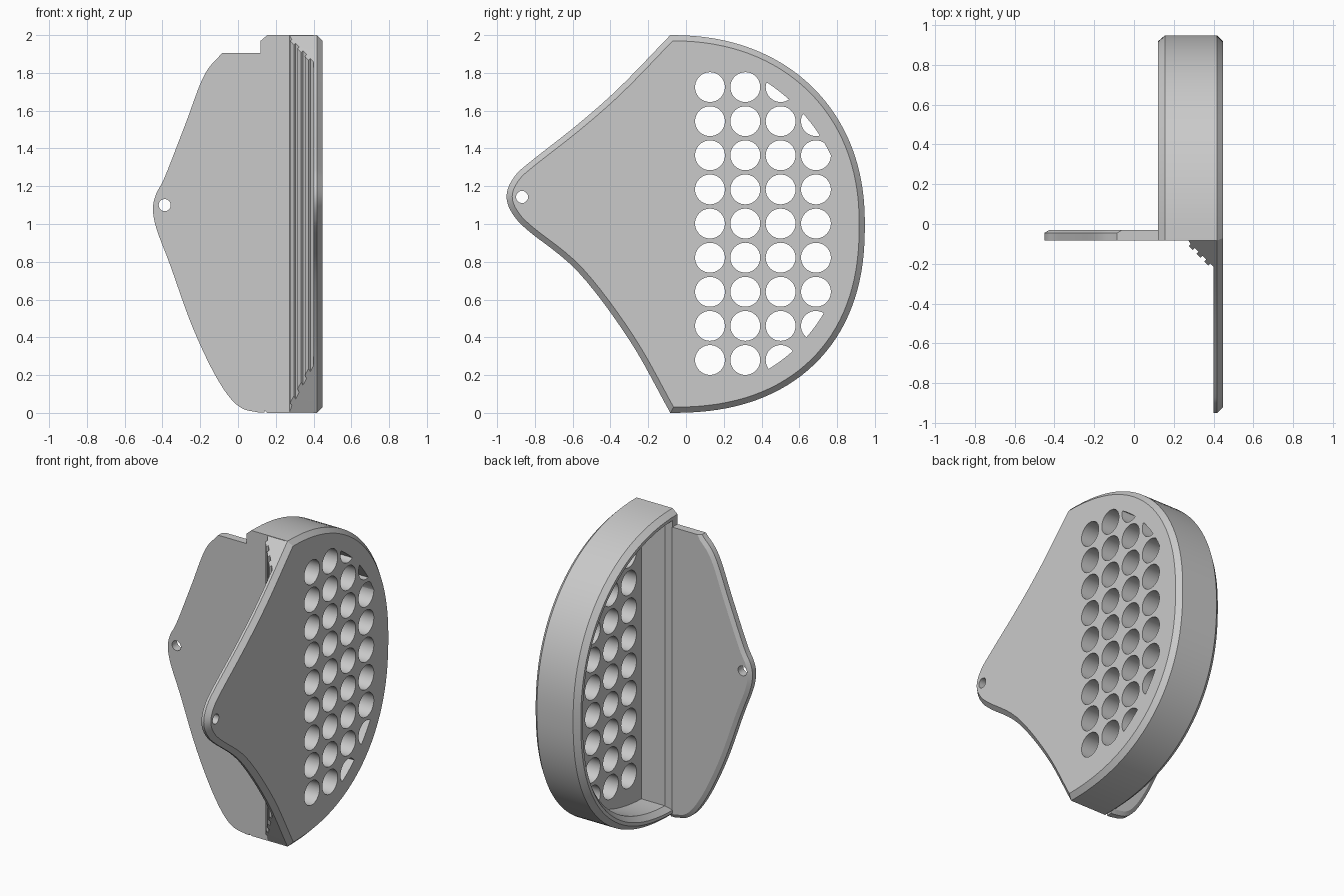
import bpy, bmesh, math
from mathutils import Vector

cube = bpy.data.objects.get("Cube")
if cube:
    bpy.data.objects.remove(cube, do_unlink=True)

grey = bpy.data.materials.new("plain grey")
grey.use_nodes = True
grey.diffuse_color = (0.59, 0.59, 0.59, 1)
grey.node_tree.nodes["Principled BSDF"].inputs["Base Color"].default_value = (0.59, 0.59, 0.59, 1)

FRONT = -0.083


def spline(pts, steps=6):
    """Smooth path through the points, ends included."""
    p = [Vector(q) for q in pts]
    p = [2 * p[0] - p[1]] + p + [2 * p[-1] - p[-2]]
    out = []
    for a, b, c, d in zip(p, p[1:], p[2:], p[3:]):
        for i in range(steps):
            t = i / steps
            out.append(0.5 * (2 * b + (c - a) * t + (2 * a - 5 * b + 4 * c - d) * t * t
                              + (3 * b - a - 3 * c + d) * t ** 3))
    return out + [p[-2]]


def bowl_arc(shrink=0, wall=0, upper=2.18, lower=2.32, n=32):
    """Rounded back outline, top to bottom, drawn in by shrink and cut off at the front wall."""
    a, b = 1.03 - shrink, 1 - shrink
    out = []
    for power, side in ((upper, 1), (lower, -1)):
        end = math.acos((wall / a) ** (power / 2))
        half = []
        for i in range(n + 1):
            t = end * i / n
            half.append(Vector((FRONT + a * math.cos(t) ** (2 / power),
                                1 + side * b * math.sin(t) ** (2 / power))))
        out += half[::-1] if side > 0 else half[1:]
    return out


def inset(ring, dist):
    """Move a closed outline inwards by an even distance."""
    n = len(ring)
    area = sum(ring[i - 1].cross(ring[i]) for i in range(n))
    side = 1 if area > 0 else -1
    out = []
    for i, p in enumerate(ring):
        u = (p - ring[i - 1]).normalized()
        v = (ring[(i + 1) % n] - p).normalized()
        nu, nv = Vector((-u.y, u.x)) * side, Vector((-v.y, v.x)) * side
        out.append(p + (nu + nv) * dist / (1 + nu.dot(nv)))
    return out


def new_object(name, bm):
    bmesh.ops.recalc_face_normals(bm, faces=bm.faces)
    me = bpy.data.meshes.new(name)
    bm.to_mesh(me)
    bm.free()
    me.materials.append(grey)
    ob = bpy.data.objects.new(name, me)
    bpy.context.collection.objects.link(ob)
    return ob


def add_loft(bm, rings):
    """Closed solid through a list of matching rings."""
    loops = [[bm.verts.new(p) for p in r] for r in rings]
    n = len(loops[0])
    for a, b in zip(loops, loops[1:]):
        for i in range(n):
            j = (i + 1) % n
            bm.faces.new((a[i], a[j], b[j], b[i]))
    bm.faces.new(loops[0])
    bm.faces.new(loops[-1])


def loft(name, rings):
    bm = bmesh.new()
    add_loft(bm, rings)
    return new_object(name, bm)


def at_x(ring, x):
    return [(x, p[0], p[1]) for p in ring]


def at_y(ring, y):
    return [(p[0], y, p[1]) for p in ring]


def circle(cx, cy, r, n=40):
    return [(cx + r * math.cos(math.tau * i / n), cy + r * math.sin(math.tau * i / n))
            for i in range(n)]


def combine(target, tool, operation):
    mod = target.modifiers.new("join", "BOOLEAN")
    mod.operation, mod.solver, mod.object = operation, "EXACT", tool
    bpy.context.view_layer.objects.active = target
    bpy.ops.object.modifier_apply(modifier=mod.name)
    bpy.data.objects.remove(tool, do_unlink=True)


# Outlines in y and z
bowl = bowl_arc()
beak = spline([(FRONT, 0), (-0.3, 0.386), (-0.57, 0.745), (-0.83, 0.96),
               (-0.905, 1.035), (-0.945, 1.11), (-0.945, 1.18), (-0.905, 1.255),
               (-0.83, 1.325), (-0.57, 1.53), (-0.35, 1.725), (FRONT, 2)])
outline = bowl[:-1] + [Vector((FRONT, 0))] + beak[1:-1]

# Side plate with a chamfered outer edge
body = loft("perforated_tray", [at_x(outline, 0.4), at_x(outline, 0.417),
                                at_x(inset(outline, 0.03), 0.447)])

# Deep rim, chamfered at its open end except along the flat front
rim = loft("rim", [at_x(bowl_arc(0.03), 0.12), at_x(bowl, 0.155), at_x(bowl, 0.41)])
combine(body, rim, "UNION")

# Hollow inside with a flared mouth
hollow = bowl_arc(0.08, 0.08)
cavity = loft("cavity", [at_x(bowl_arc(0.029, 0.029), 0.095), at_x(hollow, 0.155),
                         at_x(hollow, 0.325)])
combine(body, cavity, "DIFFERENCE")

# Ridged corner gusset, trimmed to the plate outline
along, out = Vector((1, -1)).normalized(), Vector((-1, -1)).normalized()
start = Vector((0.264, -0.08))
section = [Vector((0.41, -0.07)), Vector((0.264, -0.07))]
for i in range(3):
    a, b = start + along * (0.03 + 0.055 * i), start + along * (0.058 + 0.055 * i)
    section += [a, a + out * 0.013, b + out * 0.013, b]
section.append(Vector((0.41, -0.226)))
gusset = loft("gusset", [[(p.x, p.y, z) for p in section] for z in (-0.1, 2.1)])
trim = inset(outline, 0.002)
combine(gusset, loft("trim", [at_x(trim, 0.2), at_x(trim, 0.5)]), "INTERSECT")
combine(body, gusset, "UNION")

# Grid of round holes, trimmed to a round area of the floor
bm = bmesh.new()
for col in range(4):
    for row in range(9):
        ring = circle(0.127 + 0.187 * col, 0.28 + 0.1806 * row, 0.079)
        add_loft(bm, [at_x(ring, 0.28), at_x(ring, 0.5)])
holes = new_object("holes", bm)
floor_area = bowl_arc(0.095, 0.09, upper=1.95, lower=2.1)
combine(holes, loft("trim", [at_x(floor_area, 0.25), at_x(floor_area, 0.55)]), "INTERSECT")
combine(body, holes, "DIFFERENCE")
eyelet = circle(-0.868, 1.143, 0.032, 24)
combine(body, loft("eyelet", [at_x(eyelet, 0.3), at_x(eyelet, 0.5)]), "DIFFERENCE")

# Front wing, chamfered on the back along its curved edge
TOP, END = 1.905, 0.14
wing = spline([(-0.085, TOP), (-0.18, 1.785), (-0.28, 1.525), (-0.385, 1.255),
               (-0.435, 1.155), (-0.45, 1.075), (-0.43, 0.97), (-0.36, 0.785),
               (-0.255, 0.49), (-0.15, 0.255), (-0.058, 0.1), (0.02, 0.025), (0.115, 0.001)])
wing += [Vector((END, 0.001)), Vector((END, TOP))]
back = []
for p, q in zip(wing, inset(wing, 0.025)):
    if p.y > TOP - 0.001:
        q = Vector((p.x + 0.025 if p.x < 0 else p.x, TOP))
    elif p.x > 0.13:
        q = Vector((p.x, q.y))
    back.append(q)
flap = loft("front_wing", [at_y(wing, FRONT), at_y(wing, -0.045), at_y(back, -0.03)])
eyelet = circle(-0.388, 1.1, 0.032, 24)
combine(flap, loft("eyelet", [at_y(eyelet, -0.2), at_y(eyelet, 0.1)]), "DIFFERENCE")
combine(body, flap, "UNION")

# Smooth curves, sharp edges
bpy.ops.object.select_all(action="DESELECT")
body.select_set(True)
bpy.context.view_layer.objects.active = body
bpy.ops.object.shade_smooth_by_angle(angle=math.radians(25))
